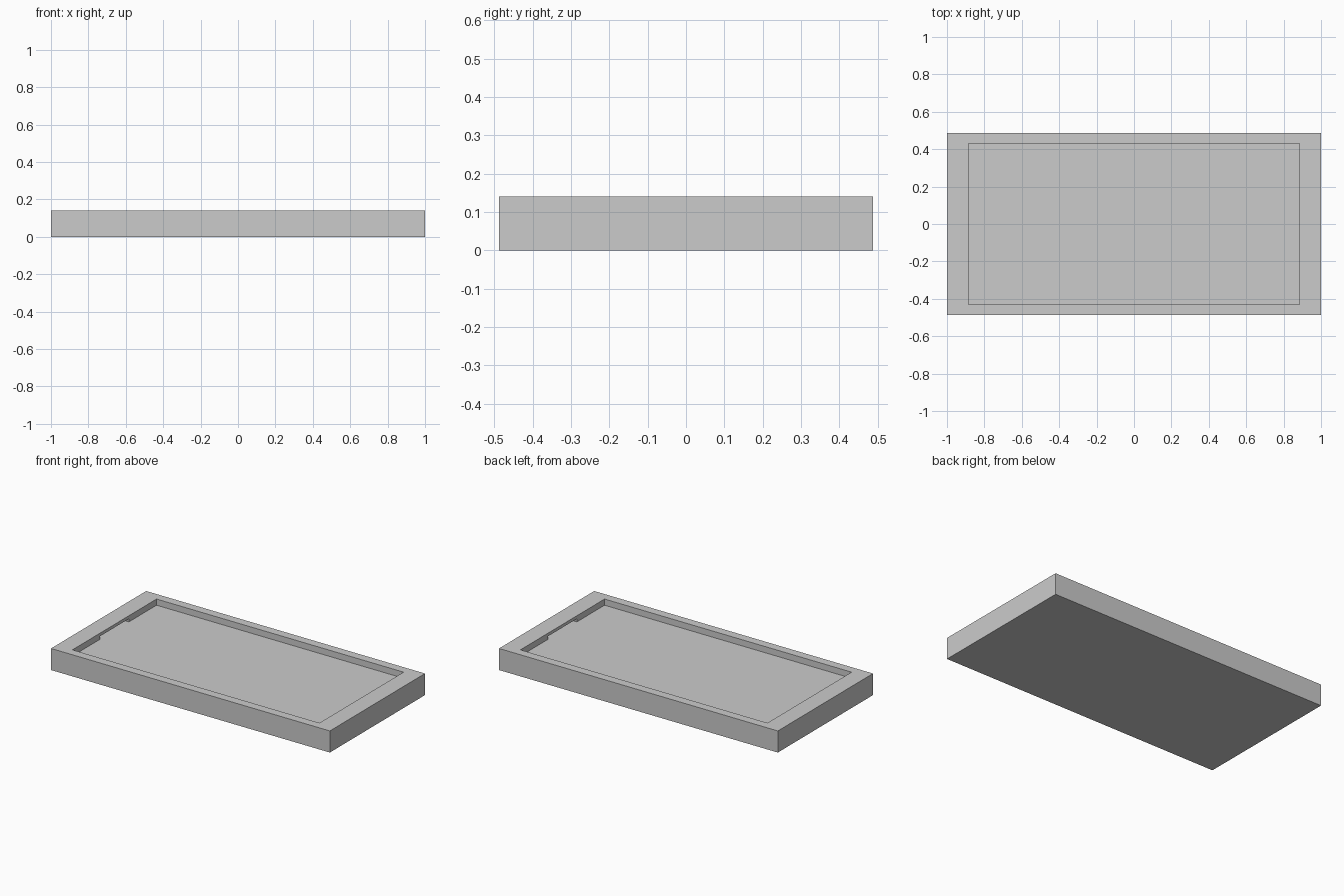
import bpy

if "Cube" in bpy.data.objects:
    bpy.data.objects.remove(bpy.data.objects["Cube"])

W, D, H = 2.0, 0.975, 0.14      # outer size
PX, PY = 1.772, 0.862           # recess size
FLOOR = 0.10                    # recess floor height


def box(name, size, centre):
    bpy.ops.mesh.primitive_cube_add(size=1, location=centre)
    ob = bpy.context.object
    ob.name = name
    ob.scale = size
    bpy.ops.object.transform_apply(location=True, rotation=False, scale=True)
    return ob


def cut(target, cutter):
    mod = target.modifiers.new(cutter.name, 'BOOLEAN')
    mod.operation = 'DIFFERENCE'
    mod.solver = 'EXACT'
    mod.object = cutter
    bpy.context.view_layer.objects.active = target
    bpy.ops.object.modifier_apply(modifier=mod.name)
    bpy.data.objects.remove(cutter)


# Tray body
tray = box("tray", (W, D, H), (0, 0, H / 2))

# Shallow rectangular recess in the top
cut(tray, box("recess_cutter", (PX, PY, 0.2), (0, 0, FLOOR + 0.1)))

# Finger slots undercutting the rim at both ends
for side in (-1, 1):
    cut(tray, box("slot_cutter", (0.08, 0.295, 0.02),
                  (side * PX / 2, 0, FLOOR + 0.01)))
